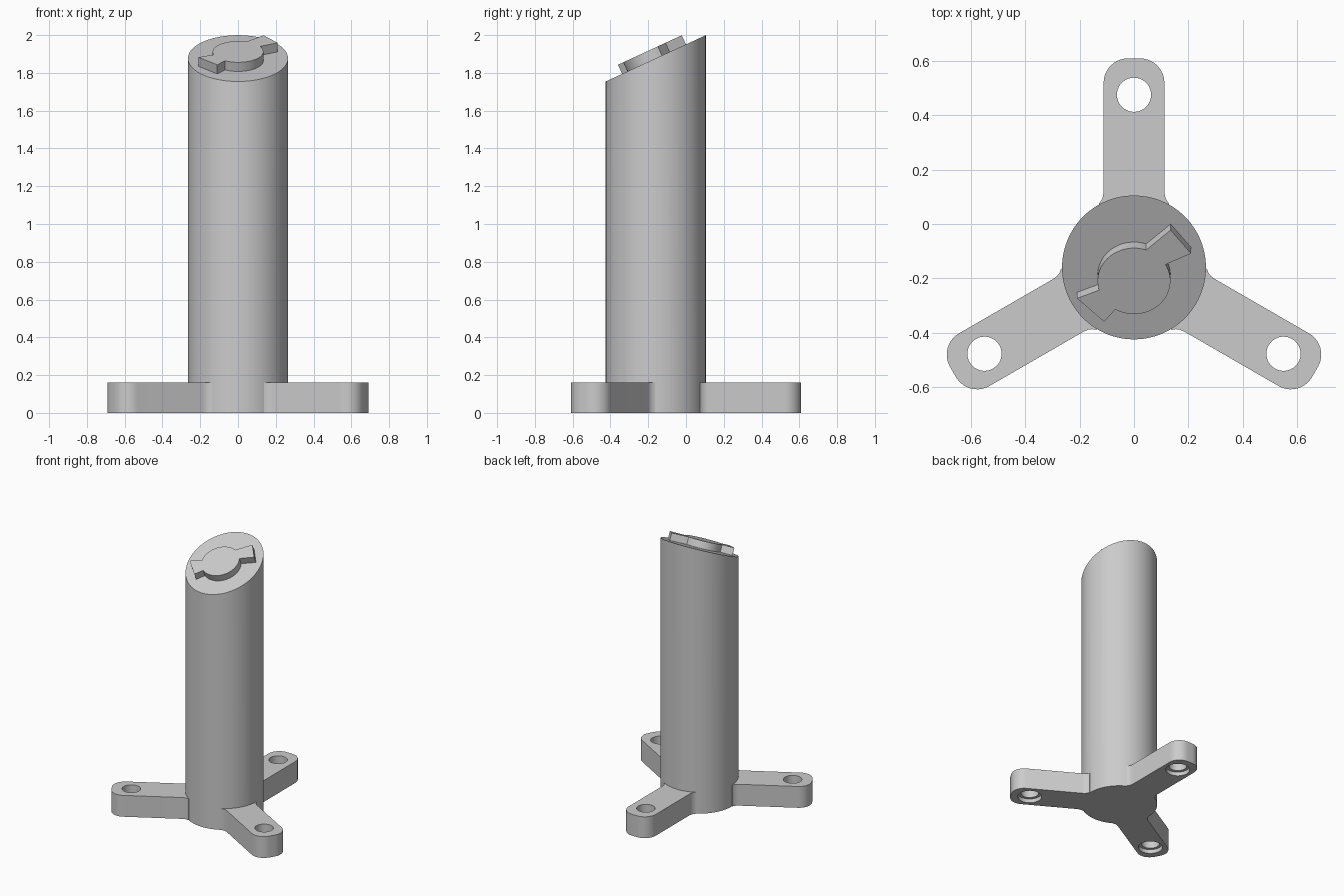
import bpy, bmesh, math
from mathutils import Matrix, Vector

cube = bpy.data.objects.get("Cube")
if cube:
    bpy.data.objects.remove(cube, do_unlink=True)

AXIS_Y = -0.16
RADIUS = 0.265
TOP_MID = 1.877
TILT = math.atan2(0.245, 0.53)
BASE_H = 0.16

grey = bpy.data.materials.new("plain grey")
grey.use_nodes = True
grey.diffuse_color = (0.6, 0.6, 0.6, 1)
grey.node_tree.nodes["Principled BSDF"].inputs["Base Color"].default_value = (0.6, 0.6, 0.6, 1)


def arc(cx, cy, r, start, end, steps):
    """Points along an arc, angles in degrees."""
    angles = [math.radians(start + (end - start) * i / steps) for i in range(steps + 1)]
    return [(cx + r * math.cos(a), cy + r * math.sin(a)) for a in angles]


def prism(name, outline, z0, z1, matrix=Matrix(), slope=0):
    """Extrude an outline; slope tilts the upper face along y."""
    bm = bmesh.new()
    low = [bm.verts.new((x, y, z0)) for x, y in outline]
    high = [bm.verts.new((x, y, z1 + slope * y)) for x, y in outline]
    bm.faces.new(low[::-1])
    bm.faces.new(high)
    for i in range(len(low)):
        j = (i + 1) % len(low)
        bm.faces.new((low[i], low[j], high[j], high[i]))
    bmesh.ops.recalc_face_normals(bm, faces=bm.faces)
    mesh = bpy.data.meshes.new(name)
    bm.to_mesh(mesh)
    bm.free()
    mesh.materials.append(grey)
    obj = bpy.data.objects.new(name, mesh)
    obj.matrix_world = matrix
    bpy.context.collection.objects.link(obj)
    return obj


def cut(obj, cutter):
    """Subtract the cutter, then remove it."""
    cutter.hide_render = True
    mod = obj.modifiers.new("hole", "BOOLEAN")
    mod.operation = "DIFFERENCE"
    mod.solver = "EXACT"
    mod.object = cutter
    bpy.context.view_layer.update()
    graph = bpy.context.evaluated_depsgraph_get()
    mesh = bpy.data.meshes.new_from_object(obj.evaluated_get(graph))
    obj.modifiers.clear()
    obj.data = mesh
    bpy.data.objects.remove(cutter, do_unlink=True)


def circle(cx, cy, r, steps):
    return arc(cx, cy, r, 0, 360, steps)[:-1]


centre = Matrix.Translation((0, AXIS_Y, 0))

# Round column with a slanted top
parts = [prism("column", circle(0, 0, RADIUS, 96), 0, TOP_MID, centre, math.tan(TILT))]

# Three mounting arms with flared roots, rounded tips and recessed screw holes
half, tip, corner = 0.112, 0.77, 0.09
flare = [(0.13, 0.235), (0.12, 0.247), (0.114, 0.262), (half, 0.28)]
side = flare + arc(half - corner, tip - corner, corner, 0, 90, 10)
root = arc(0, 0, RADIUS - 0.003, 119, 61, 12)
outline = side + [(-x, y) for x, y in reversed(side)] + root
for name, turn in (("back_arm", 0), ("right_arm", 120), ("left_arm", 240)):
    place = centre @ Matrix.Rotation(math.radians(turn), 4, "Z")
    arm = prism(name, outline, 0, BASE_H, place)
    cut(arm, prism("hole_cutter", circle(0, 0.636, 0.063, 40), -0.1, 0.3, place))
    cut(arm, prism("recess_cutter", circle(0, 0.636, 0.084, 40), -0.1, 0.03, place))
    parts.append(arm)

# Raised disc with two flared tabs on the slanted face
tabs = arc(0, 0, 0.134, 70.5, 196, 28)
tabs += [(-0.21, -0.07), (-0.11, -0.165)]
tabs += arc(0, 0, 0.134, 239, 390, 32)
tabs += [(0.21, 0.112), (0.135, 0.207)]
seat = Matrix.Translation((0, AXIS_Y, TOP_MID)) @ Matrix.Rotation(TILT, 4, "X")
parts.append(prism("raised_key", tabs, -0.01, 0.053, seat @ Matrix.Translation((0, -0.031, 0))))

# Smooth the round walls and keep the rims crisp
bpy.ops.object.select_all(action="DESELECT")
for part in parts:
    part.select_set(True)
bpy.context.view_layer.objects.active = parts[0]
bpy.ops.object.shade_smooth_by_angle(angle=math.radians(30))
